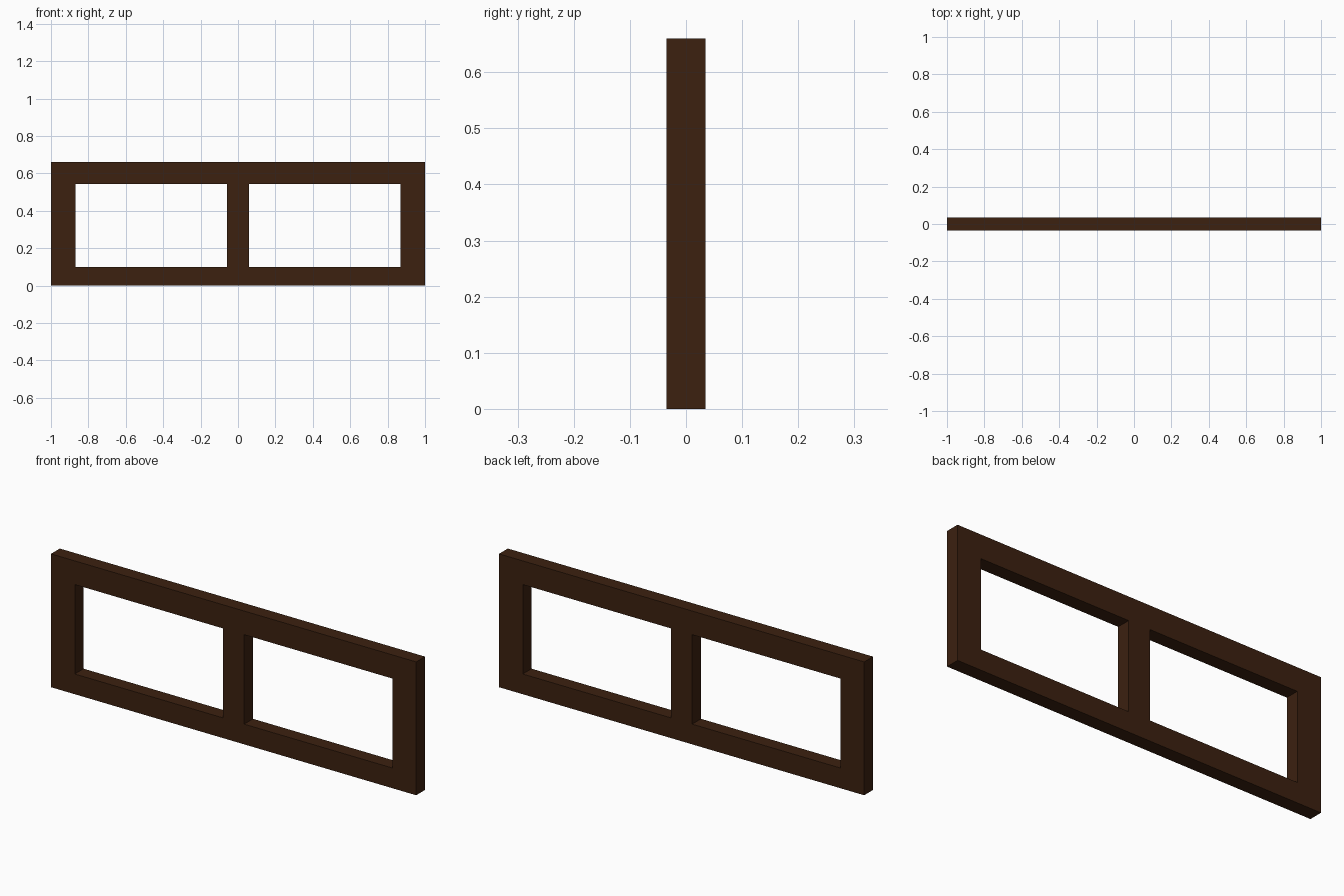
import bpy, bmesh

if "Cube" in bpy.data.objects:
    bpy.data.objects.remove(bpy.data.objects["Cube"])

DEPTH = 0.069
XS = [-1.0, -0.87, -0.058, 0.058, 0.87, 1.0]   # stile and mullion edges
ZS = [0.0, 0.10, 0.543, 0.66]                  # bottom and top rail edges
OPENINGS = {(1, 1), (3, 1)}                    # cells left empty for the panes

bm = bmesh.new()

# Front face of the frame as a grid with two open cells
grid = [[bm.verts.new((x, -DEPTH / 2, z)) for z in ZS] for x in XS]
for i in range(len(XS) - 1):
    for j in range(len(ZS) - 1):
        if (i, j) not in OPENINGS:
            bm.faces.new((grid[i][j], grid[i + 1][j], grid[i + 1][j + 1], grid[i][j + 1]))

# Give the frame its thickness
front = bm.faces[:]
ext = bmesh.ops.extrude_face_region(bm, geom=front, use_keep_orig=True)
moved = [g for g in ext["geom"] if isinstance(g, bmesh.types.BMVert)]
bmesh.ops.translate(bm, verts=moved, vec=(0, DEPTH, 0))
bmesh.ops.recalc_face_normals(bm, faces=bm.faces)

mesh = bpy.data.meshes.new("window_frame")
bm.to_mesh(mesh)
bm.free()
frame = bpy.data.objects.new("window_frame", mesh)
bpy.context.collection.objects.link(frame)

# Dark brown wood
wood = bpy.data.materials.new("dark_wood")
wood.diffuse_color = (0.045, 0.015, 0.005, 1)
wood.use_nodes = True
wood.node_tree.nodes["Principled BSDF"].inputs["Base Color"].default_value = wood.diffuse_color
mesh.materials.append(wood)
